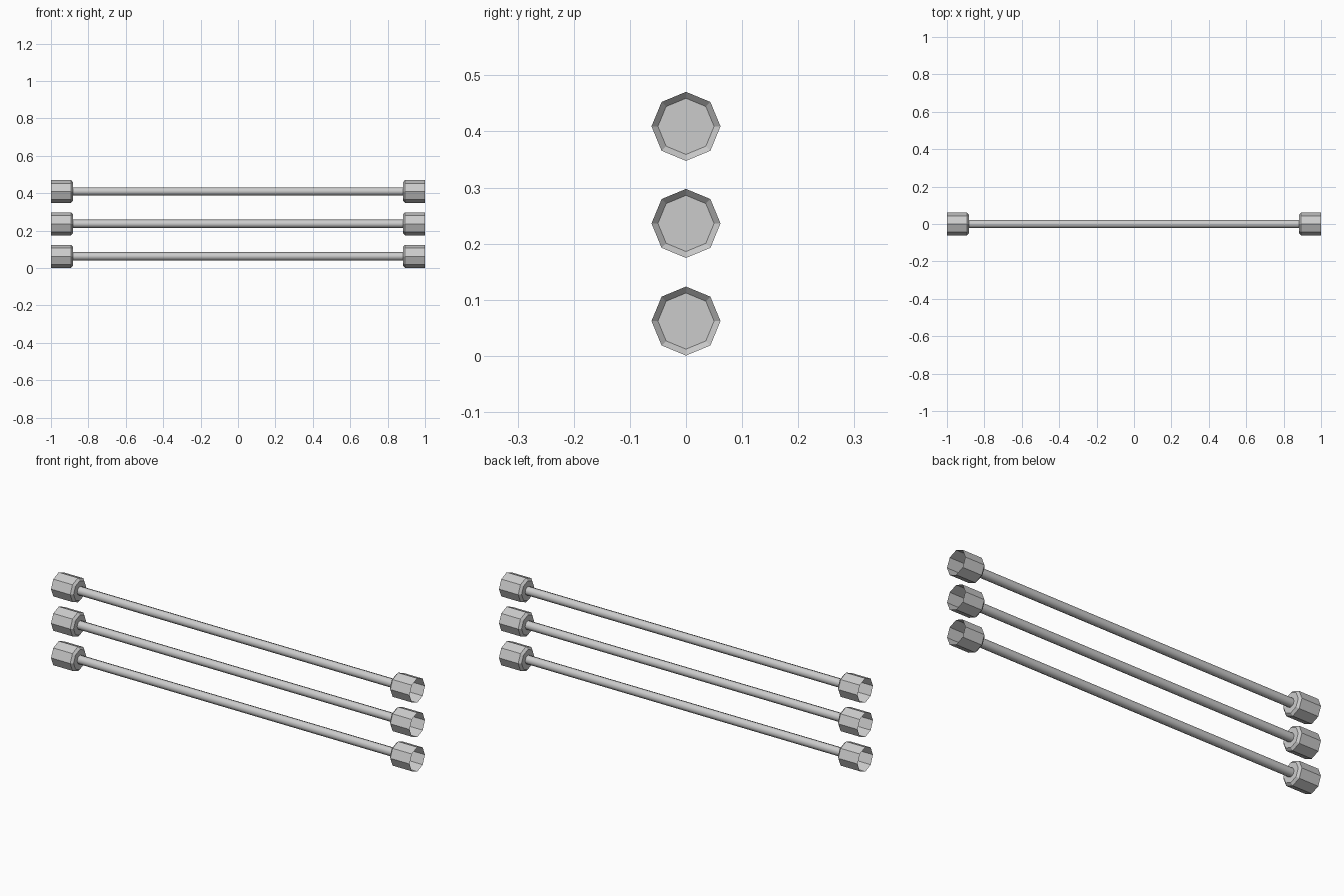
import bpy
import bmesh
from math import cos, sin, pi

cube = bpy.data.objects.get("Cube")
if cube:
    bpy.data.objects.remove(cube, do_unlink=True)

SIDES = 8
RADIUS = 0.0615
HEIGHTS = {"lower": 0.062, "middle": 0.236, "upper": 0.409}

# One plain grey metal
grey = bpy.data.materials.new("grey_metal")
grey.use_nodes = True
colour = (0.6, 0.6, 0.6, 1)
grey.diffuse_color = colour
grey.node_tree.nodes["Principled BSDF"].inputs["Base Color"].default_value = colour


def lathe(name, profile, z, cap_start=False):
    """Octagonal shell around the x axis from (x, radius) points."""
    bm = bmesh.new()
    rings = []
    for x, r in profile:
        rings.append([bm.verts.new((x, r * sin(2 * pi * i / SIDES), r * cos(2 * pi * i / SIDES)))
                      for i in range(SIDES)])
    for a, b in zip(rings, rings[1:]):
        for i in range(SIDES):
            j = (i + 1) % SIDES
            bm.faces.new((a[i], a[j], b[j], b[i]))
    if cap_start:
        bm.faces.new(rings[0])
    bmesh.ops.recalc_face_normals(bm, faces=bm.faces)
    # Outward normals on open shells
    side = bm.faces[0]
    c = side.calc_center_median()
    if side.normal.y * c.y + side.normal.z * c.z < 0:
        bmesh.ops.reverse_faces(bm, faces=bm.faces)
    mesh = bpy.data.meshes.new(name)
    bm.to_mesh(mesh)
    bm.free()
    mesh.materials.append(grey)
    obj = bpy.data.objects.new(name, mesh)
    obj.location.z = z
    bpy.context.collection.objects.link(obj)
    return obj


for level, z in HEIGHTS.items():
    # Thin rod
    rod = lathe(level + "_rod", [(-0.885, 0.022), (0.885, 0.022)], z)
    bpy.ops.object.select_all(action="DESELECT")
    rod.select_set(True)
    bpy.context.view_layer.objects.active = rod
    bpy.ops.object.shade_smooth_by_angle(angle=pi / 3)
    # Open end cups with a chamfered, closed inner end
    for side, s in (("left", 1), ("right", -1)):
        lathe(level + "_" + side + "_cup",
              [(0.882 * s, 0.05), (0.893 * s, RADIUS), (s, RADIUS)], z, cap_start=True)
